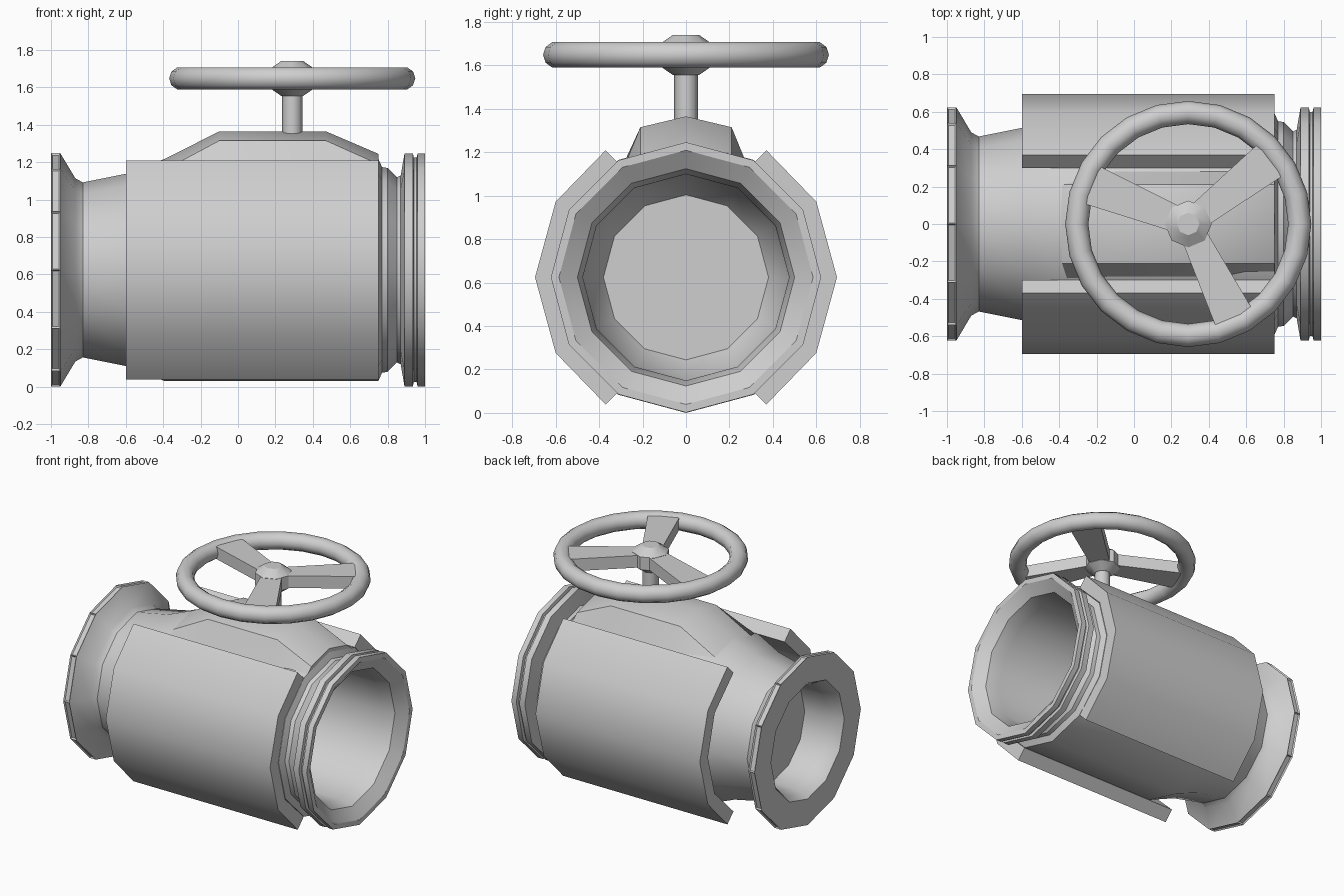
import bpy, bmesh, math
from mathutils import Matrix, Vector

cube = bpy.data.objects.get("Cube")
if cube:
    bpy.data.objects.remove(cube, do_unlink=True)

AXIS_Z = 0.624      # height of the pipe axis
STEM_X = 0.29       # position of the stem and handwheel
WHEEL_Z = 1.648

metal = bpy.data.materials.new("cast_grey")
metal.use_nodes = True
GREY = (0.62, 0.62, 0.62, 1)
metal.diffuse_color = GREY
metal.node_tree.nodes["Principled BSDF"].inputs["Base Color"].default_value = GREY


def finish(name, bm, angle=32):
    bmesh.ops.remove_doubles(bm, verts=bm.verts, dist=1e-5)
    bmesh.ops.recalc_face_normals(bm, faces=bm.faces)
    mesh = bpy.data.meshes.new(name)
    bm.to_mesh(mesh)
    bm.free()
    obj = bpy.data.objects.new(name, mesh)
    bpy.context.collection.objects.link(obj)
    mesh.materials.append(metal)
    bpy.ops.object.select_all(action='DESELECT')
    obj.select_set(True)
    bpy.context.view_layer.objects.active = obj
    bpy.ops.object.shade_smooth_by_angle(angle=math.radians(angle))
    return obj


def lathe(points, axis, centre, steps):
    """Spin a profile of 3D points about an axis."""
    bm = bmesh.new()
    verts = [bm.verts.new(p) for p in points]
    edges = [bm.edges.new(pair) for pair in zip(verts, verts[1:])]
    bmesh.ops.spin(bm, geom=verts + edges, cent=centre, axis=axis,
                   angle=math.tau, steps=steps, use_merge=True)
    bmesh.ops.remove_doubles(bm, verts=bm.verts, dist=1e-5)
    return bm


def loft(sections):
    """Join matching closed sections and cap both ends."""
    bm = bmesh.new()
    rings = [[bm.verts.new(p) for p in s] for s in sections]
    count = len(rings[0])
    for a, b in zip(rings, rings[1:]):
        for i in range(count):
            j = (i + 1) % count
            bm.faces.new((a[i], a[j], b[j], b[i]))
    bm.faces.new(rings[0])
    bm.faces.new(rings[-1])
    return bm


# Pipe body: closing disc, narrow mouth, outer wall, wide mouth and bore
profile = [
    (-0.71, 0), (-0.71, 0.38), (-0.88, 0.385), (-0.95, 0.40), (-1, 0.43),
    (-1, 0.624), (-0.95, 0.624), (-0.87, 0.49), (-0.83, 0.468),
    (-0.58, 0.518), (-0.39, 0.595), (0.75, 0.595), (0.77, 0.55),
    (0.80, 0.545), (0.85, 0.495), (0.87, 0.505), (0.89, 0.622),
    (0.935, 0.622), (0.94, 0.60), (0.955, 0.60), (0.96, 0.622),
    (1, 0.622), (1, 0.585), (0.94, 0.50), (0.84, 0.475),
    (-0.55, 0.47), (-0.69, 0.38), (-0.69, 0)]
bm = lathe([(x, 0, AXIS_Z + r) for x, r in profile], (1, 0, 0), (0, 0, AXIS_Z), 12)
bmesh.ops.recalc_face_normals(bm, faces=bm.faces)
# Shallow slots around the rim of the narrow flange
rim = [f for f in bm.faces
       if abs(f.calc_center_median().x + 0.975) < 0.005 and abs(f.normal.x) < 0.1]
bmesh.ops.inset_individual(bm, faces=rim, thickness=0.011, depth=-0.01)
finish("pipe_body", bm)

# Side jackets: half shells around the body
upper = [(0.37, 0.585), (0.60, 0.348), (0.695, 0)]
inner = [(0.60, 0), (0.52, 0.30), (0.30, 0.515)]
outline = (upper + [(y, -z) for y, z in upper[1::-1]]
           + [(y, -z) for y, z in inner[:0:-1]] + inner)
for name, side in (("left_jacket", 1), ("right_jacket", -1)):
    # the model faces -y, so these shells lie at the back and front
    label = "back_jacket" if side > 0 else "front_jacket"
    finish(label, loft([[(x, side * y, AXIS_Z + z) for y, z in outline]
                        for x in (-0.60, 0.75)]))

# Bonnet: raised hump on top of the body
hump = [(-0.39, 0.30, 0.21, 1.16, 1.218), (-0.10, 0.29, 0.21, 1.315, 1.365),
        (0.47, 0.29, 0.21, 1.315, 1.365), (0.75, 0.29, 0.21, 1.19, 1.245)]
finish("bonnet", loft([[(x, -b, 1.12), (x, -w, z1), (x, 0, z2), (x, w, z1), (x, b, 1.12)]
                       for x, b, w, z1, z2 in hump]), 28)


def upright(name, points, steps, angle=46):
    finish(name, lathe([(STEM_X + r, 0, z) for r, z in points],
                       (0, 0, 1), (STEM_X, 0, 0), steps), angle)


# Stem and hub
upright("stem", [(0, 1.32), (0.055, 1.32), (0.055, 1.60), (0, 1.60)], 8)
upright("hub", [(0, 1.555), (0.06, 1.555), (0.125, 1.60), (0.125, 1.695),
                (0.06, 1.74), (0, 1.74)], 8, 30)

# Handwheel rim
ring = [(0.596 + 0.062 * math.cos(math.tau * i / 10),
         WHEEL_Z + 0.062 * math.sin(math.tau * i / 10)) for i in range(11)]
upright("wheel_rim", ring, 24)

# Spokes: slabs that widen toward the rim
for i, degrees in enumerate((38, 158, -64)):
    place = Matrix.Translation((STEM_X, 0, WHEEL_Z)) @ Matrix.Rotation(
        math.radians(degrees), 4, 'Z')
    slab = [[place @ Vector((d, y, z)) for y, z in
             ((-w, -0.045), (w, -0.045), (w, 0.045), (-w, 0.045))]
            for d, w in ((0.08, 0.07), (0.58, 0.11))]
    finish("spoke_%d" % (i + 1), loft(slab))
